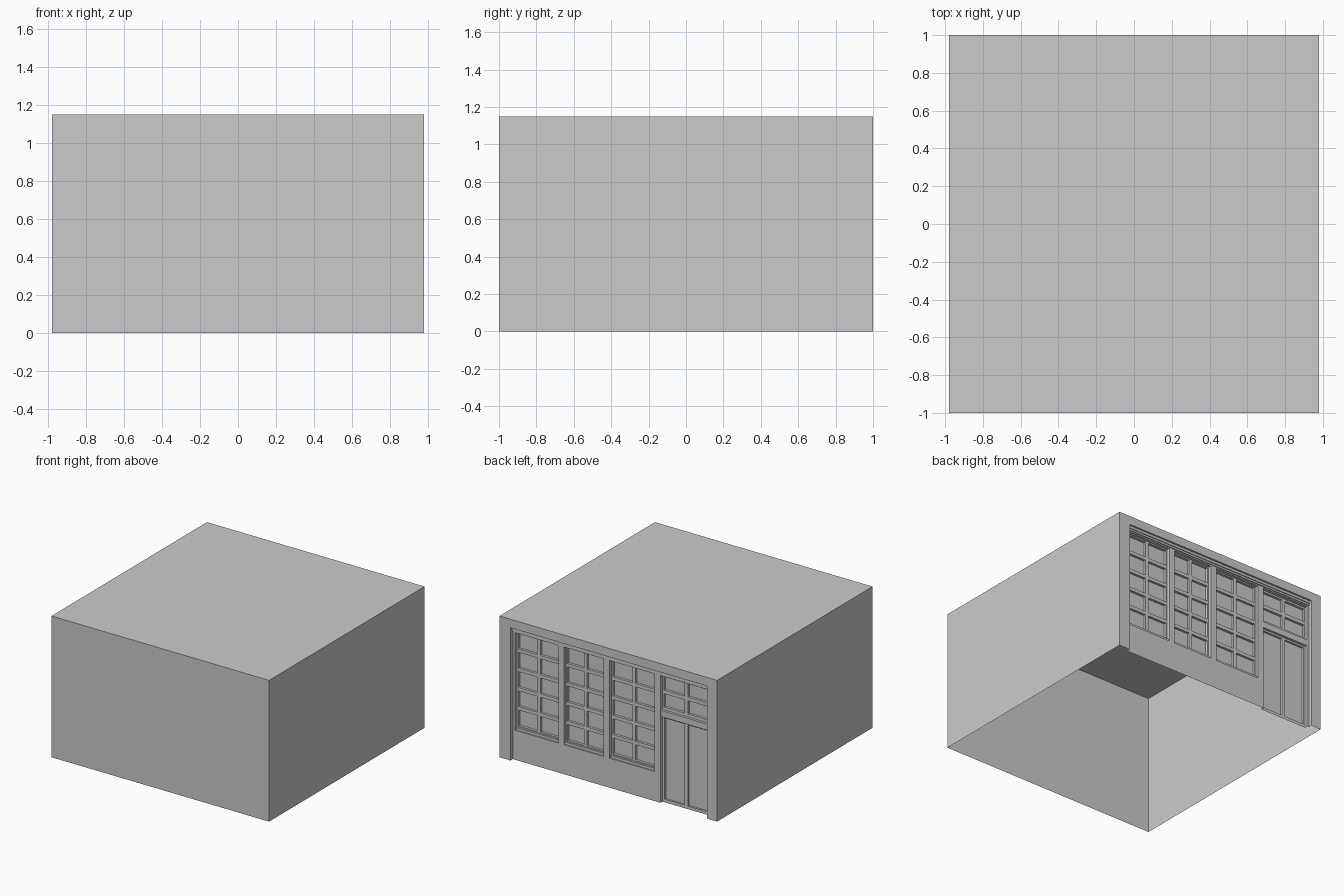
import bpy, bmesh

if "Cube" in bpy.data.objects:
    bpy.data.objects.remove(bpy.data.objects["Cube"])

W, D, H = 0.98, 1.0, 1.15


def finish(name, bm, merge=True):
    if merge:
        bmesh.ops.remove_doubles(bm, verts=bm.verts, dist=1e-5)
        bmesh.ops.dissolve_limit(bm, angle_limit=0.01, verts=bm.verts, edges=bm.edges)
    me = bpy.data.meshes.new(name)
    bm.to_mesh(me)
    bm.free()
    ob = bpy.data.objects.new(name, me)
    bpy.context.collection.objects.link(ob)
    return ob


def quad(bm, *pts):
    bm.faces.new([bm.verts.new(p) for p in pts])


def relief(name, rects):
    """Stepped back wall: later (x0, x1, z0, z1, depth) rectangles overwrite earlier ones."""
    xs = sorted({round(v, 4) for r in rects for v in r[:2]})
    zs = sorted({round(v, 4) for r in rects for v in r[2:4]})
    nx, nz = len(xs) - 1, len(zs) - 1

    def depth(i, j):
        x, z = (xs[i] + xs[i + 1]) / 2, (zs[j] + zs[j + 1]) / 2
        return [r[4] for r in rects if r[0] < x < r[1] and r[2] < z < r[3]][-1]

    bm = bmesh.new()
    for i in range(nx):
        for j in range(nz):
            x0, x1, z0, z1 = xs[i], xs[i + 1], zs[j], zs[j + 1]
            y = D - depth(i, j)
            quad(bm, (x0, y, z0), (x0, y, z1), (x1, y, z1), (x1, y, z0))
            if i + 1 < nx and abs(D - depth(i + 1, j) - y) > 1e-6:
                y2 = D - depth(i + 1, j)
                quad(bm, (x1, y, z0), (x1, y, z1), (x1, y2, z1), (x1, y2, z0))
            if j + 1 < nz and abs(D - depth(i, j + 1) - y) > 1e-6:
                y2 = D - depth(i, j + 1)
                quad(bm, (x0, y, z1), (x0, y2, z1), (x1, y2, z1), (x1, y, z1))
    return finish(name, bm)


def pane_grid(x0, x1, z0, z1, cols, rows, bar, depth):
    """Rectangles for evenly spaced panes separated by glazing bars."""
    w = (x1 - x0 - bar * (cols - 1)) / cols
    h = (z1 - z0 - bar * (rows - 1)) / rows
    return [(x0 + c * (w + bar), x0 + c * (w + bar) + w,
             z0 + r * (h + bar), z0 + r * (h + bar) + h, depth)
            for c in range(cols) for r in range(rows)]


# Shell: front, sides and roof, open underneath
bm = bmesh.new()
bmesh.ops.create_cube(bm, size=1)
for v in bm.verts:
    v.co = (v.co.x * 2 * W, v.co.y * 2 * D, (v.co.z + 0.5) * H)
bm.normal_update()
bmesh.ops.delete(bm, geom=[f for f in bm.faces if f.normal.z < -0.5 or f.normal.y > 0.5],
                 context='FACES')
finish("building_shell", bm, False)

# Shopfront: surrounding wall, recessed framing and cornice steps
rects = [(-W, W, 0, H, 0), (-0.89, 0.88, 0, 1.08, 0.03),
         (-0.89, 0.88, 1.06, 1.08, 0.015), (-0.89, 0.88, 1.045, 1.06, 0.022)]

# Three windows, each with a set-back sash, a sill and ten panes
for x0, x1 in ((0.47, 0.86), (0.065, 0.42), (-0.395, 0.01)):
    rects.append((x0, x1, 0.24, 1.035, 0.055))
    rects.append((x0, x1, 0.24, 0.26, 0.04))
    rects += pane_grid(x0 + 0.012, x1 - 0.012, 0.27, 1.025, 2, 5, 0.028, 0.075)

# Entrance: transom, beam and double door
rects.append((-0.875, -0.45, 0, 1.035, 0.055))
rects += pane_grid(-0.865, -0.465, 0.775, 1.02, 2, 2, 0.03, 0.075)
rects.append((-0.875, -0.45, 0.70, 0.75, 0.035))
rects += pane_grid(-0.86, -0.47, 0.025, 0.685, 2, 1, 0.03, 0.07)
relief("shopfront_wall", rects)
